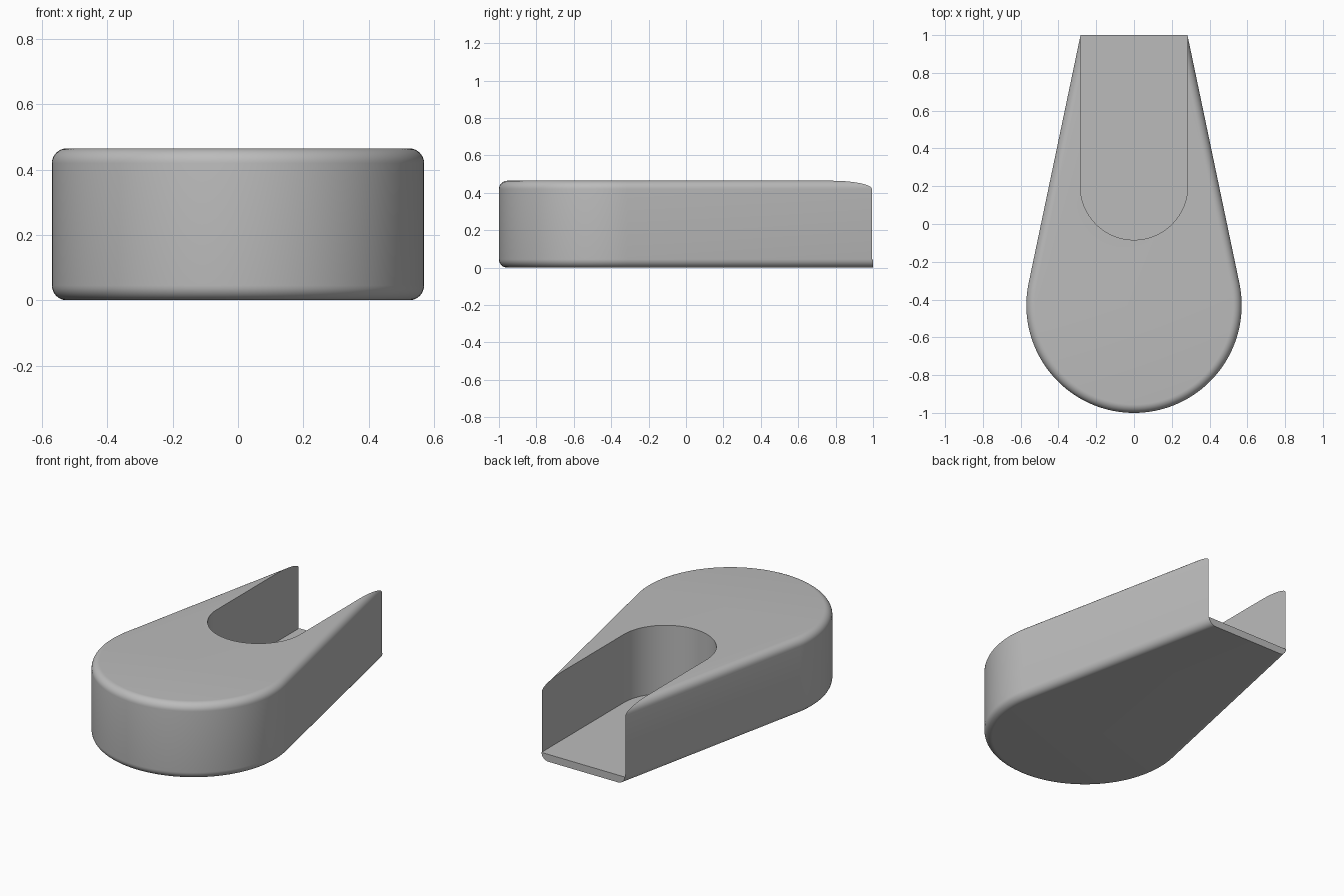
import bpy, bmesh, math

default = bpy.data.objects.get("Cube")
if default:
    bpy.data.objects.remove(default, do_unlink=True)

HEIGHT, FLOOR, FILLET = 0.465, 0.045, 0.045
RADIUS, CENTRE_Y, BACK_Y = 0.57, -0.43, 1.0
BACK_HALF = 0.283
SLOT_R, SLOT_Y = 0.284, 0.2

grey = bpy.data.materials.new("plain grey")
grey.use_nodes = True
colour = (0.5, 0.5, 0.5, 1)
grey.diffuse_color = colour
grey.node_tree.nodes["Principled BSDF"].inputs["Base Color"].default_value = colour

# Angle at which the straight flanks leave the round nose
reach = BACK_Y - CENTRE_Y
flank = math.atan2(reach, BACK_HALF) - math.acos(RADIUS / math.hypot(reach, BACK_HALF))


def teardrop(inset, steps=72):
    """Plan outline moved inward, with the back end kept flat."""
    r = RADIUS - inset
    half = (r - reach * math.sin(flank)) / math.cos(flank)
    sweep = math.pi + 2 * flank
    pts = [(-half, BACK_Y)]
    for i in range(steps + 1):
        a = math.pi - flank + sweep * i / steps
        pts.append((r * math.cos(a), CENTRE_Y + r * math.sin(a)))
    return pts + [(half, BACK_Y)]


def slot_outline(steps=64):
    """Round-ended slot that runs out past the back."""
    pts = [(-SLOT_R, BACK_Y + 0.2)]
    for i in range(steps + 1):
        a = math.pi + math.pi * i / steps
        pts.append((SLOT_R * math.cos(a), SLOT_Y + SLOT_R * math.sin(a)))
    return pts + [(SLOT_R, BACK_Y + 0.2)]


def loft(name, layers):
    """Join stacked outlines into a closed solid."""
    bm = bmesh.new()
    rings = [[bm.verts.new((x, y, z)) for x, y in pts] for pts, z in layers]
    n = len(rings[0])
    for low, high in zip(rings, rings[1:]):
        for i in range(n):
            j = (i + 1) % n
            bm.faces.new((low[i], low[j], high[j], high[i]))
    bm.faces.new(rings[0][::-1])
    bm.faces.new(rings[-1])
    bmesh.ops.recalc_face_normals(bm, faces=bm.faces)
    mesh = bpy.data.meshes.new(name)
    bm.to_mesh(mesh)
    bm.free()
    mesh.materials.append(grey)
    obj = bpy.data.objects.new(name, mesh)
    bpy.context.collection.objects.link(obj)
    return obj


# Body with rounded top and bottom rims
rim = [(FILLET * (1 - math.sin(t)), FILLET * (1 - math.cos(t)))
       for t in (math.pi / 2 * i / 8 for i in range(9))]
layers = [(teardrop(inset), z) for inset, z in reversed([(d, h) for h, d in rim])]
layers = sorted(layers, key=lambda layer: layer[1])
layers += [(pts, HEIGHT - z) for pts, z in reversed(layers)]
body = loft("slotted_body", layers)

# Slot cut down to a thin floor
cutter = loft("slot_cutter", [(slot_outline(), FLOOR), (slot_outline(), HEIGHT + 0.2)])
cutter.hide_render = True
cut = body.modifiers.new("slot", "BOOLEAN")
cut.operation = "DIFFERENCE"
cut.solver = "EXACT"
cut.object = cutter

bpy.ops.object.select_all(action="DESELECT")
body.select_set(True)
bpy.context.view_layer.objects.active = body
bpy.ops.object.modifier_apply(modifier=cut.name)
bpy.data.objects.remove(cutter, do_unlink=True)
bpy.ops.object.shade_smooth_by_angle(angle=math.radians(30))
